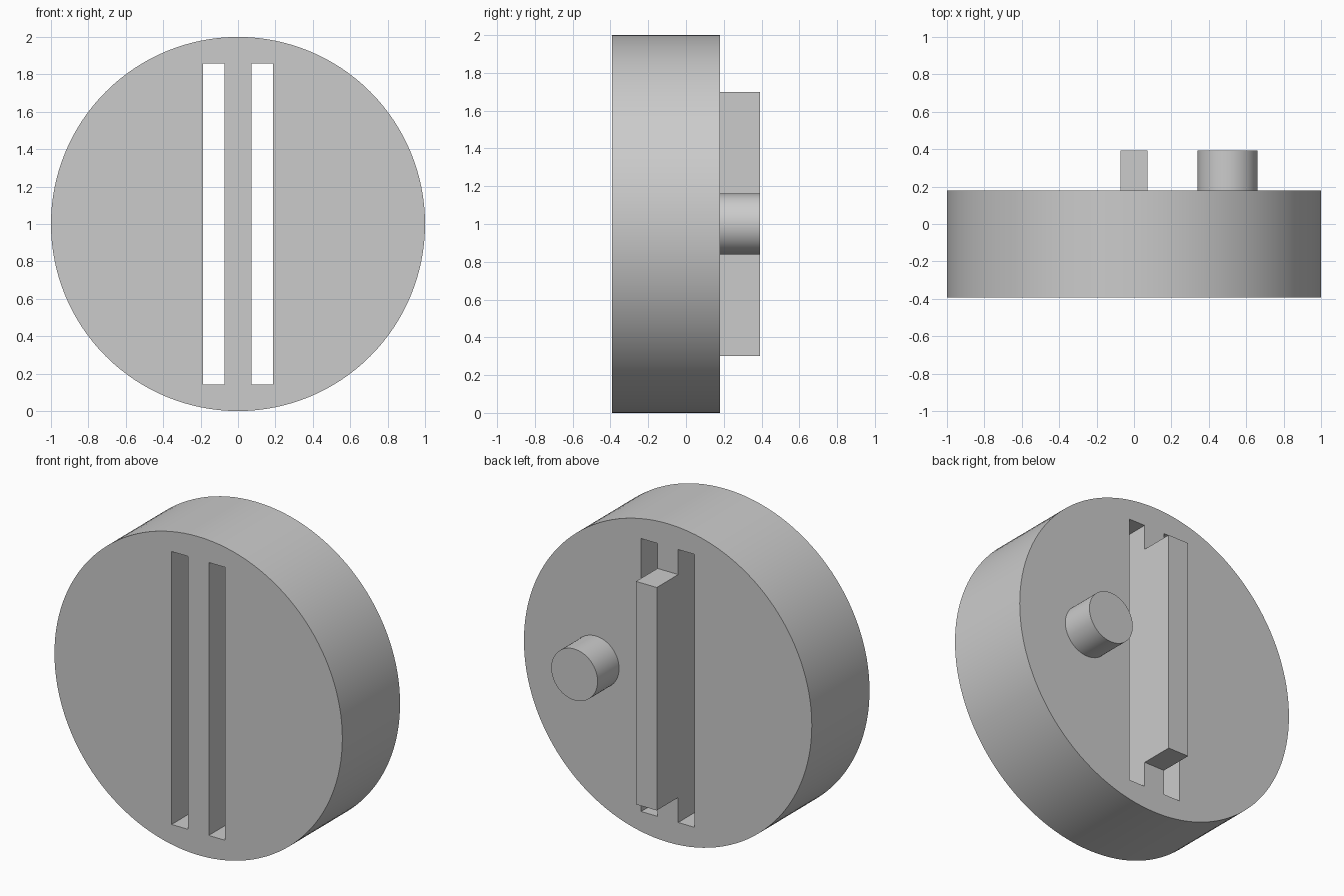
import bpy
import math

default = bpy.data.objects.get("Cube")
if default:
    bpy.data.objects.remove(default, do_unlink=True)

FRONT, FACE, BACK = -0.393, 0.18, 0.393   # depth levels along y
SLOT_IN, SLOT_OUT = 0.072, 0.186          # slot edges either side of centre

grey = bpy.data.materials.new("plain grey")
grey.use_nodes = True
grey.diffuse_color = (0.6, 0.6, 0.6, 1)
grey.node_tree.nodes["Principled BSDF"].inputs["Base Color"].default_value = (0.6, 0.6, 0.6, 1)


def cylinder(name, x, z, radius, y0, y1, sides):
    bpy.ops.mesh.primitive_cylinder_add(
        vertices=sides, radius=radius, depth=y1 - y0,
        location=(x, (y0 + y1) / 2, z), rotation=(math.pi / 2, 0, 0))
    obj = bpy.context.object
    obj.name = name
    obj.data.materials.append(grey)
    bpy.ops.object.transform_apply(location=False, rotation=True, scale=True)
    return obj


def box(name, x0, x1, y0, y1, z0, z1):
    bpy.ops.mesh.primitive_cube_add(
        size=1, location=((x0 + x1) / 2, (y0 + y1) / 2, (z0 + z1) / 2))
    obj = bpy.context.object
    obj.name = name
    obj.scale = (x1 - x0, y1 - y0, z1 - z0)
    obj.data.materials.append(grey)
    bpy.ops.object.transform_apply(location=False, rotation=False, scale=True)
    return obj


def smooth(obj):
    bpy.ops.object.select_all(action='DESELECT')
    obj.select_set(True)
    bpy.context.view_layer.objects.active = obj
    bpy.ops.object.shade_smooth_by_angle(angle=math.radians(30))


# Round body with two slots cut right through it
disc = cylinder("disc", 0, 1, 1, FRONT, FACE, 128)
for side, label in ((-1, "right"), (1, "left")):
    x0, x1 = sorted((side * SLOT_IN, side * SLOT_OUT))
    cutter = box(label + "_slot_cutter", x0, x1, FRONT - 0.1, FACE + 0.1, 0.143, 1.857)
    cutter.hide_render = True
    cut = disc.modifiers.new(label + "_slot", 'BOOLEAN')
    cut.operation = 'DIFFERENCE'
    cut.solver = 'EXACT'
    cut.object = cutter
    bpy.context.view_layer.objects.active = disc
    bpy.ops.object.modifier_apply(modifier=cut.name)
    bpy.data.objects.remove(cutter, do_unlink=True)
smooth(disc)

# Raised bar between the slots and round peg beside it, on the back
box("back_bar", -SLOT_IN, SLOT_IN, FACE, BACK, 0.3, 1.7)
smooth(cylinder("back_peg", 0.5, 1, 0.161, FACE, BACK, 64))
